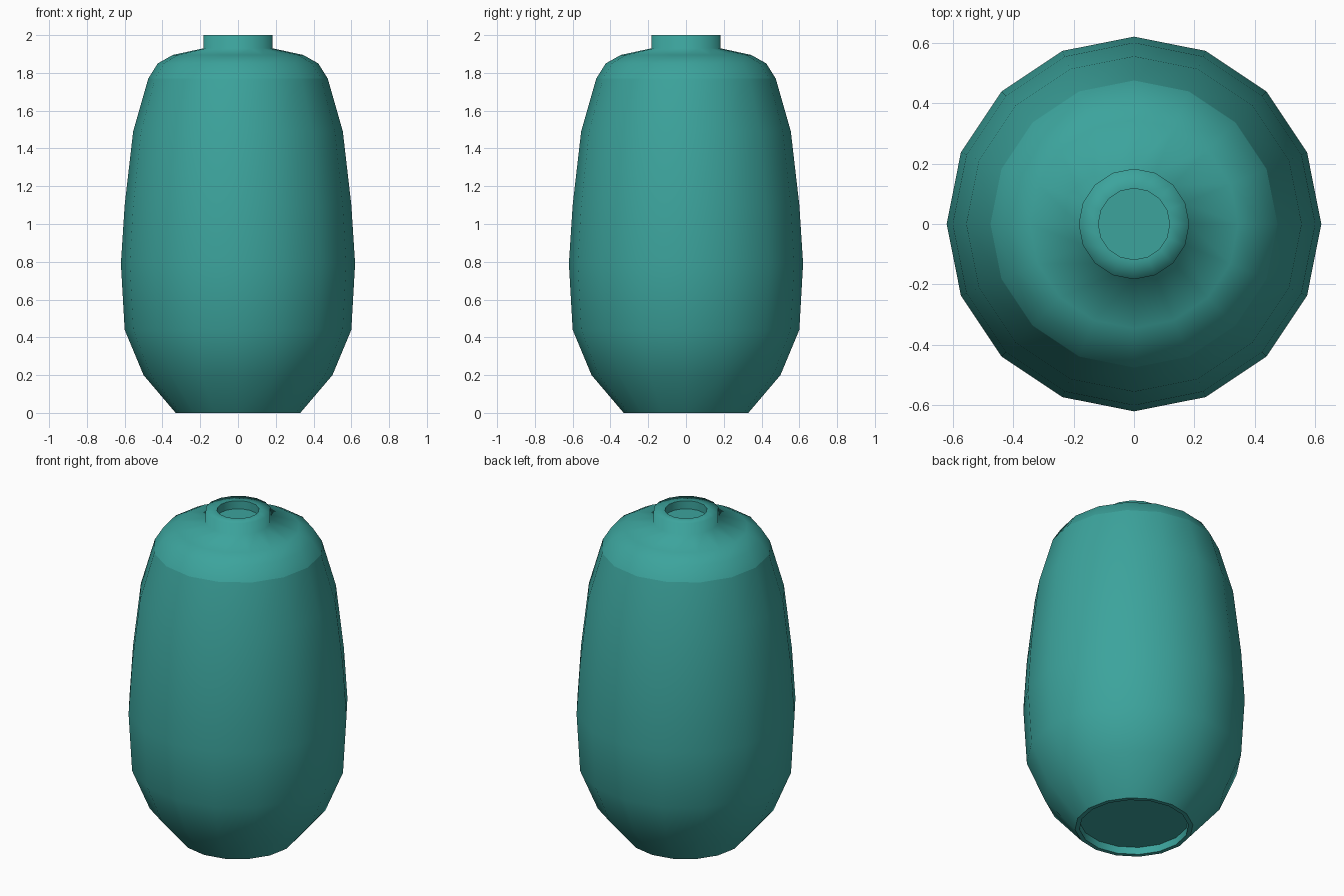
import bpy, bmesh, math

if "Cube" in bpy.data.objects:
    bpy.data.objects.remove(bpy.data.objects["Cube"])

SIDES = 16

teal = bpy.data.materials.new("teal")
teal.diffuse_color = (0.045, 0.37, 0.335, 1)
teal.use_nodes = True
teal.node_tree.nodes["Principled BSDF"].inputs["Base Color"].default_value = teal.diffuse_color


def lathe(name, profile, angle):
    """Spin an (r, z) profile around z; a radius of 0 closes the surface."""
    bm = bmesh.new()
    rings = []
    for r, z in profile:
        if r == 0:
            rings.append([bm.verts.new((0, 0, z))] * SIDES)
        else:
            rings.append([bm.verts.new((r * math.cos(2 * math.pi * i / SIDES),
                                        r * math.sin(2 * math.pi * i / SIDES), z))
                          for i in range(SIDES)])
    for a, b in zip(rings, rings[1:]):
        for i in range(SIDES):
            j = (i + 1) % SIDES
            bm.faces.new(list(dict.fromkeys((a[i], a[j], b[j], b[i]))))
    mesh = bpy.data.meshes.new(name)
    bm.to_mesh(mesh)
    bm.free()
    mesh.materials.append(teal)
    ob = bpy.data.objects.new(name, mesh)
    bpy.context.collection.objects.link(ob)
    bpy.ops.object.select_all(action='DESELECT')
    ob.select_set(True)
    bpy.context.view_layer.objects.active = ob
    bpy.ops.object.shade_smooth_by_angle(angle=math.radians(angle))
    return ob


# Body with a shallow recess under the foot
lathe("body", [(0, 0.045), (0.305, 0.045), (0.305, 0), (0.33, 0), (0.5, 0.2),
               (0.6, 0.44), (0.62, 0.79), (0.6, 1.1), (0.555, 1.49), (0.475, 1.77)], 35)

# Rounded shoulder running softly into the neck and rim
lathe("shoulder_and_neck", [(0.475, 1.77), (0.425, 1.85), (0.345, 1.895),
                            (0.183, 1.93), (0.183, 2.0), (0.118, 2.0)], 120)

# Shallow mouth inside the neck
lathe("mouth", [(0.118, 2.0), (0.118, 1.95), (0, 1.95)], 35)
